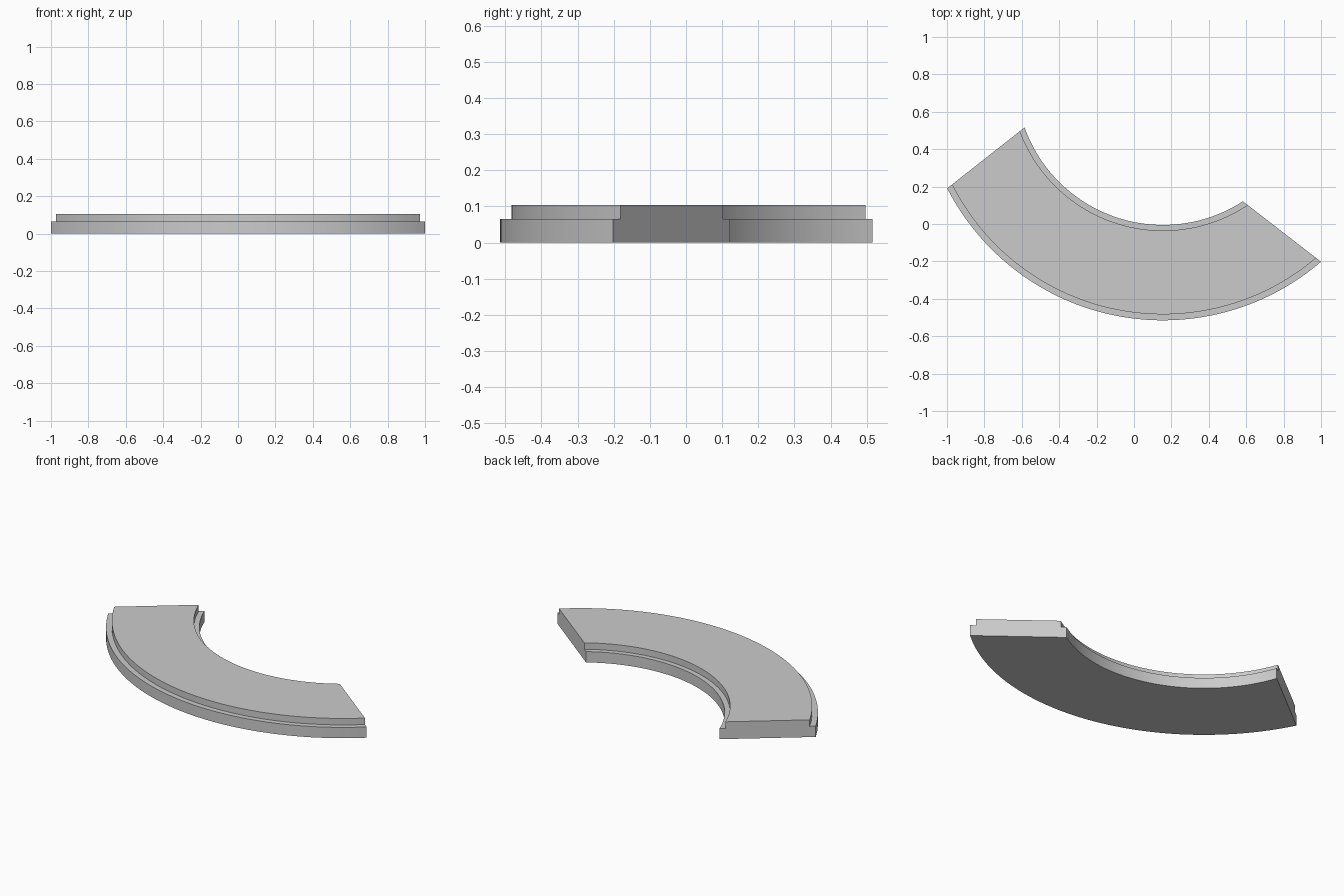
import bpy, bmesh, math
from mathutils import Vector

default_cube = bpy.data.objects.get("Cube")
if default_cube:
    bpy.data.objects.remove(default_cube)

grey = bpy.data.materials.new("light_grey")
grey.use_nodes = True
colour = (0.6, 0.6, 0.6, 1)
grey.diffuse_color = colour
grey.node_tree.nodes["Principled BSDF"].inputs["Base Color"].default_value = colour

CENTRE = Vector((0.155, 0.781))   # centre of the arcs
APEX = Vector((-0.26, 0.772))     # where the two straight end cuts meet
LEFT_CUT, RIGHT_CUT = math.radians(218.2), math.radians(322.3)
STEPS = 64

# Stepped cross-section: (radius, height), running round the section
SECTION = [(1.296, 0), (1.296, 0.065), (1.264, 0.065), (1.264, 0.104),
           (0.816, 0.104), (0.816, 0.065), (0.786, 0.065), (0.786, 0)]


def cut_angle(radius, direction):
    """Angle on the arc where an end cut crosses it."""
    p = APEX - CENTRE
    d = Vector((math.cos(direction), math.sin(direction)))
    along = p.dot(d)
    hit = p + d * (math.sqrt(along ** 2 - p.length_squared + radius ** 2) - along)
    return math.atan2(hit.y, hit.x) % math.tau


# Sweep the section between the two end cuts
bm = bmesh.new()
rails = []
for radius, z in SECTION:
    start, end = cut_angle(radius, LEFT_CUT), cut_angle(radius, RIGHT_CUT)
    angles = [start + (end - start) * i / STEPS for i in range(STEPS + 1)]
    rails.append([bm.verts.new((CENTRE.x + radius * math.cos(a),
                                CENTRE.y + radius * math.sin(a), z)) for a in angles])
for k, rail in enumerate(rails):
    following = rails[(k + 1) % len(rails)]
    for i in range(STEPS):
        bm.faces.new((rail[i], rail[i + 1], following[i + 1], following[i]))

# Flat ends
for i in (0, STEPS):
    bm.faces.new([rail[i] for rail in rails])
bmesh.ops.recalc_face_normals(bm, faces=bm.faces)

mesh = bpy.data.meshes.new("curved_slab")
bm.to_mesh(mesh)
bm.free()
mesh.materials.append(grey)
slab = bpy.data.objects.new("curved_slab", mesh)
bpy.context.collection.objects.link(slab)

bpy.context.view_layer.objects.active = slab
slab.select_set(True)
bpy.ops.object.shade_smooth_by_angle(angle=math.radians(30))
